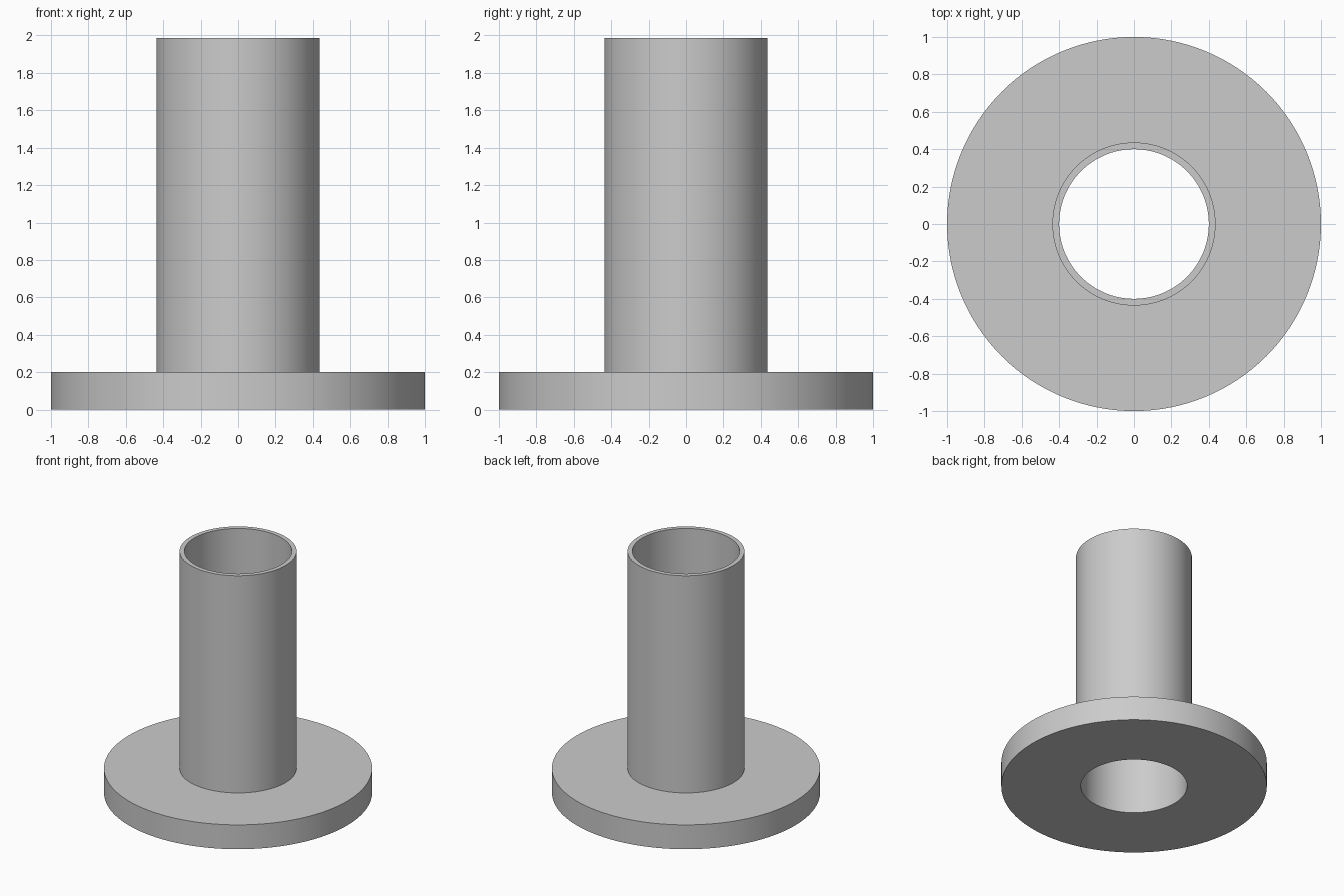
import bpy, bmesh
from math import radians, pi
from mathutils import Vector

cube = bpy.data.objects.get("Cube")
if cube:
    bpy.data.objects.remove(cube, do_unlink=True)

SEGMENTS = 128
FLANGE_RADIUS, FLANGE_HEIGHT = 1.0, 0.2
TUBE_RADIUS, BORE_RADIUS, TUBE_TOP = 0.436, 0.4, 1.987

# Plain grey material
grey = bpy.data.materials.new("plain_grey")
grey.use_nodes = True
colour = (0.6, 0.6, 0.6, 1)
grey.diffuse_color = colour
grey.node_tree.nodes["Principled BSDF"].inputs["Base Color"].default_value = colour


def lathe(name, profile):
    """Spin a closed (radius, height) profile around the z axis."""
    bm = bmesh.new()
    verts = [bm.verts.new((r, 0, z)) for r, z in profile]
    edges = [bm.edges.new((a, b)) for a, b in zip(verts, verts[1:] + verts[:1])]
    bmesh.ops.spin(bm, geom=verts + edges, cent=Vector(), axis=Vector((0, 0, 1)),
                   angle=2 * pi, steps=SEGMENTS, use_merge=False)
    bmesh.ops.remove_doubles(bm, verts=bm.verts, dist=0.0001)
    bmesh.ops.recalc_face_normals(bm, faces=bm.faces)
    mesh = bpy.data.meshes.new(name)
    bm.to_mesh(mesh)
    bm.free()
    mesh.materials.append(grey)
    obj = bpy.data.objects.new(name, mesh)
    bpy.context.collection.objects.link(obj)
    return obj


# Flange and hollow tube share one continuous through-bore
flanged_tube = lathe("flanged_tube", [
    (BORE_RADIUS, 0), (FLANGE_RADIUS, 0),
    (FLANGE_RADIUS, FLANGE_HEIGHT), (TUBE_RADIUS, FLANGE_HEIGHT),
    (TUBE_RADIUS, TUBE_TOP), (BORE_RADIUS, TUBE_TOP),
])

# Smooth round walls with crisp rims
bpy.ops.object.select_all(action="DESELECT")
flanged_tube.select_set(True)
bpy.context.view_layer.objects.active = flanged_tube
bpy.ops.object.shade_smooth_by_angle(angle=radians(30))
